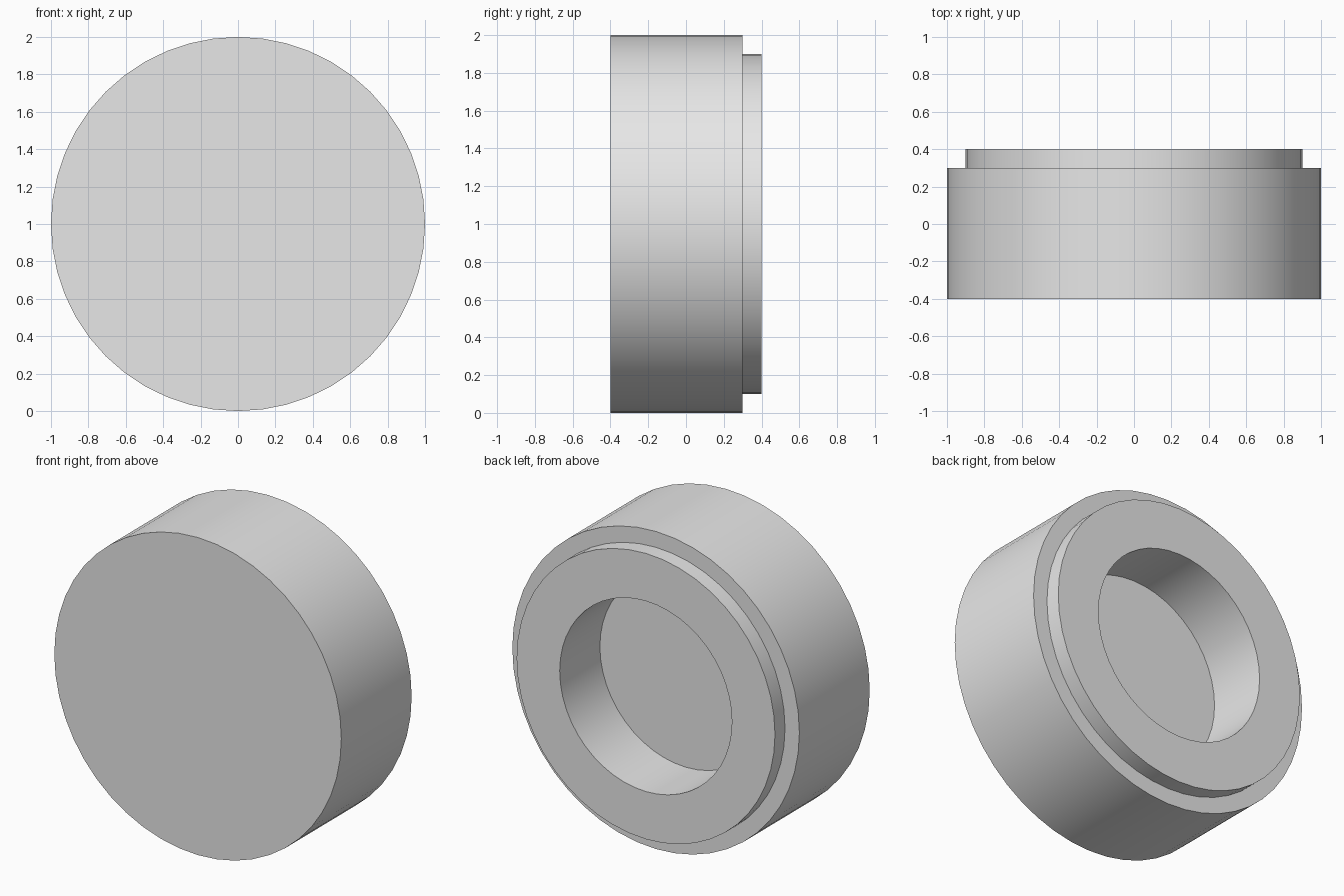
import bpy
import bmesh
import math
from mathutils import Vector

cube = bpy.data.objects.get("Cube")
if cube:
    bpy.data.objects.remove(cube, do_unlink=True)

grey = bpy.data.materials.new("light grey")
grey.use_nodes = True
colour = (0.8, 0.8, 0.8, 1)
grey.diffuse_color = colour
grey.node_tree.nodes["Principled BSDF"].inputs["Base Color"].default_value = colour


def lathe(name, profile, sides, height):
    """Spin a (radius, y) profile around the y axis."""
    bm = bmesh.new()
    verts = [bm.verts.new((r, y, 0)) for r, y in profile]
    edges = [bm.edges.new(pair) for pair in zip(verts, verts[1:])]
    bmesh.ops.spin(bm, geom=verts + edges, cent=(0, 0, 0), axis=(0, 1, 0),
                   angle=math.tau, steps=sides, use_merge=True)
    bmesh.ops.remove_doubles(bm, verts=bm.verts, dist=0.0001)
    # Close the open ends with flat discs
    bmesh.ops.holes_fill(bm, edges=[e for e in bm.edges if e.is_boundary], sides=0)
    bmesh.ops.recalc_face_normals(bm, faces=bm.faces)
    bmesh.ops.translate(bm, verts=bm.verts, vec=Vector((0, 0, height)))
    mesh = bpy.data.meshes.new(name)
    bm.to_mesh(mesh)
    bm.free()
    mesh.materials.append(grey)
    obj = bpy.data.objects.new(name, mesh)
    bpy.context.collection.objects.link(obj)
    bpy.ops.object.select_all(action="DESELECT")
    obj.select_set(True)
    bpy.context.view_layer.objects.active = obj
    bpy.ops.object.shade_smooth_by_angle(angle=math.radians(30))
    return obj


# Closed front, full body, stepped rear collar and blind bore
lathe("stepped_cap",
      [(1, -0.4), (1, 0.3), (0.9, 0.3), (0.9, 0.4), (0.6, 0.4), (0.6, 0)],
      sides=48, height=1)
